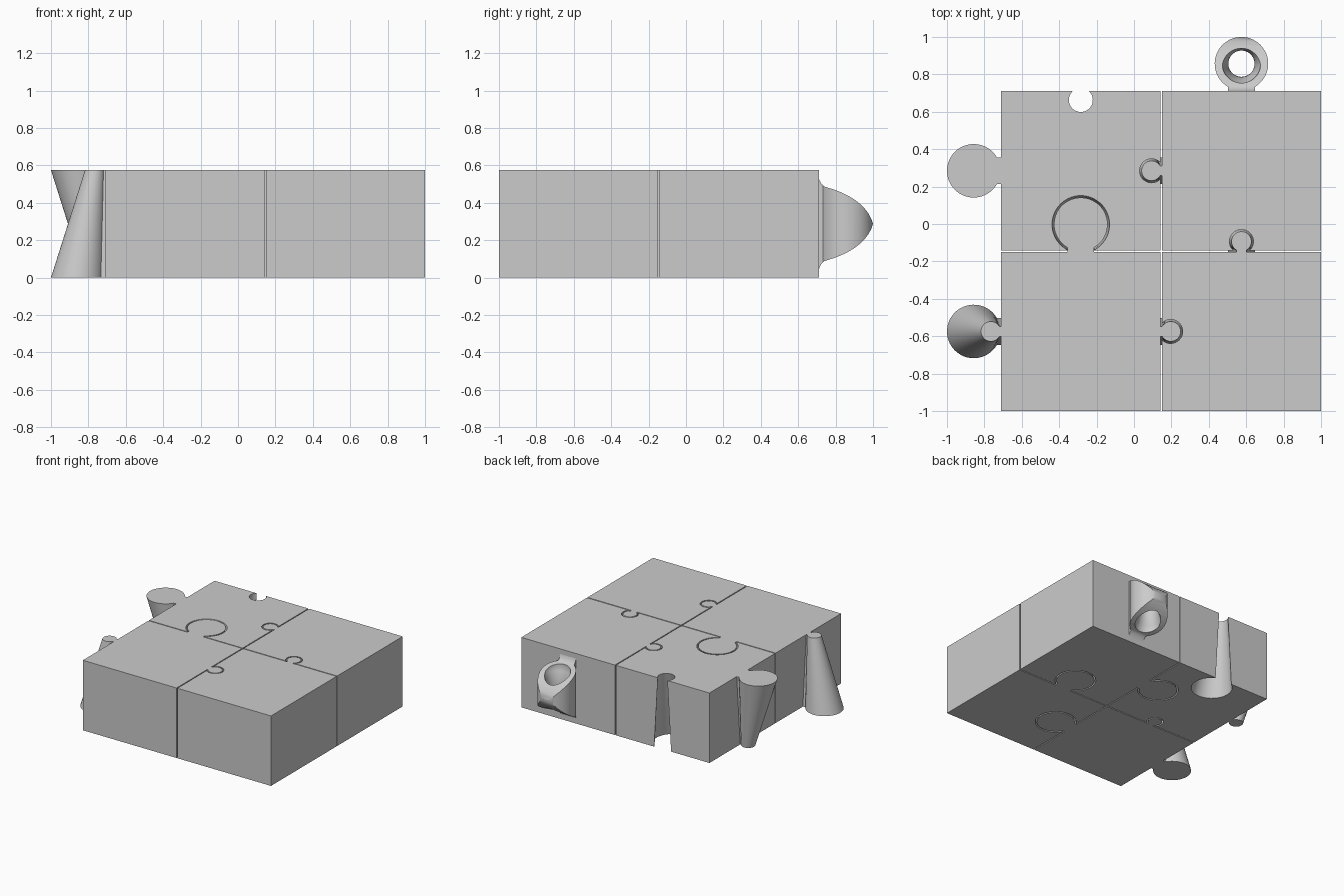
import bpy, bmesh, math
from mathutils import Vector

if "Cube" in bpy.data.objects:
    bpy.data.objects.remove(bpy.data.objects["Cube"])

H = 0.575                  # block height
LO, HI, GAP = -1.0, 0.71, 0.008
W = (HI - LO - GAP) / 2    # side length of one block
BIG, SMALL = (0.143, 0.147), (0.053, 0.055)   # knob radius, distance from edge
SEG = 48

grey = bpy.data.materials.new("light_grey")
grey.diffuse_color = (0.6, 0.6, 0.6, 1)
grey.use_nodes = True
grey.node_tree.nodes["Principled BSDF"].inputs["Base Color"].default_value = grey.diffuse_color


def keyhole(mid, t, n, size, socket):
    """Knob or socket outline around the middle of an edge."""
    r, d = size
    half, s = r / 2, 1
    if socket:
        r, d, half, s = r + 0.011, d - GAP, half + 0.006, -1
    a = math.asin(half / r)
    if r * math.cos(a) > d:            # circle cuts straight through the edge
        a = math.acos(d / r)
        half = r * math.sin(a)
    pts = [mid - t * half]
    for i in range(SEG + 1):
        th = a + (2 * math.pi - 2 * a) * i / SEG
        pts.append(mid - t * (r * math.sin(th)) + n * (s * (d - r * math.cos(th))))
    return pts + [mid + t * half]


def finish(bm, name):
    bmesh.ops.remove_doubles(bm, verts=bm.verts, dist=1e-5)
    bmesh.ops.recalc_face_normals(bm, faces=bm.faces)
    me = bpy.data.meshes.new(name)
    bm.to_mesh(me)
    bm.free()
    me.materials.append(grey)
    ob = bpy.data.objects.new(name, me)
    bpy.context.collection.objects.link(ob)
    return ob


def loft(loops, name):
    """Skin a stack of equal-length closed loops and cap both ends."""
    bm = bmesh.new()
    rings = [[bm.verts.new(p) for p in loop] for loop in loops]
    k = len(rings[0])
    for lower, upper in zip(rings, rings[1:]):
        for i in range(k):
            j = (i + 1) % k
            bm.faces.new((lower[i], lower[j], upper[j], upper[i]))
    bm.faces.new(rings[0][::-1])
    bm.faces.new(rings[-1])
    return finish(bm, name)


def smooth(ob):
    bpy.ops.object.select_all(action='DESELECT')
    ob.select_set(True)
    bpy.context.view_layer.objects.active = ob
    bpy.ops.object.shade_smooth_by_angle(angle=math.radians(30))


def block(name, col, row, features):
    """features: edge -> (is_socket, is_wide_at_top)."""
    x, y = LO + 0.29 + col * (W + GAP), LO + row * (W + GAP)
    corners = [Vector((x, y, 0)), Vector((x + W, y, 0)),
               Vector((x + W, y + W, 0)), Vector((x, y + W, 0))]
    loops = []
    for z in (0, H):
        pts = []
        for i, edge in enumerate(("front", "right", "back", "left")):
            a, b = corners[i], corners[(i + 1) % 4]
            t = (b - a).normalized()
            pts.append(a)
            if edge in features:
                socket, wide_top = features[edge]
                size = BIG if wide_top == (z > 0) else SMALL
                pts += keyhole((a + b) / 2, t, Vector((t.y, -t.x, 0)), size, socket)
        loops.append([p + Vector((0, 0, z)) for p in pts])
    smooth(loft(loops, name))


# Four interlocking blocks
KNOB, SOCKET = False, True
block("front_left_block", 0, 0,
      {"left": (KNOB, False), "back": (KNOB, True), "right": (KNOB, False)})
block("front_right_block", 1, 0, {"left": (SOCKET, False), "back": (KNOB, False)})
block("back_left_block", 0, 1,
      {"left": (KNOB, True), "front": (SOCKET, True),
       "right": (SOCKET, False), "back": (SOCKET, False)})
block("back_right_block", 1, 1, {"left": (KNOB, False), "front": (SOCKET, False)})

# Eyelet on the back: keyhole prism trimmed to a bell profile, with a flared hole
cx = 1.0 - W / 2
outline = keyhole(Vector((cx, HI, 0)), Vector((-1, 0, 0)), Vector((0, 1, 0)), BIG, False)
outline[0].y = outline[-1].y = HI - 0.004
eyelet = loft([[p + Vector((0, 0, z)) for p in outline] for z in (0, H)], "eyelet")

half_bell = [(0.704, 0.2875), (0.707, 0.255), (0.715, 0.23), (0.725, 0.212),
             (0.74, 0.199), (0.765, 0.191), (0.795, 0.182), (0.83, 0.168),
             (0.865, 0.151), (0.9, 0.13), (0.93, 0.107), (0.955, 0.082),
             (0.975, 0.056), (0.99, 0.028)]
bell = half_bell + [(1.0, 0.0)] + [(y, -z) for y, z in reversed(half_bell)]
bell = [(0.6, 0.2875)] + bell + [(0.6, -0.2875)]
trim = loft([[Vector((x, y, H / 2 + z)) for y, z in bell]
             for x in (cx - 0.3, cx + 0.3)], "eyelet_trim")

levels = [-0.4] + [-0.16 + 0.02 * i for i in range(17)] + [0.4]
hole_loops = []
for dz in levels:
    r = min(0.103, 0.07 + 0.033 * (dz / 0.16) ** 2)
    hole_loops.append([Vector((cx + r * math.cos(2 * math.pi * i / SEG),
                               HI + BIG[1] + r * math.sin(2 * math.pi * i / SEG),
                               H / 2 + dz)) for i in range(SEG)])
hole = loft(hole_loops, "eyelet_hole")

bpy.context.view_layer.objects.active = eyelet
for cutter, op in ((trim, 'INTERSECT'), (hole, 'DIFFERENCE')):
    cutter.hide_render = True
    mod = eyelet.modifiers.new(cutter.name, 'BOOLEAN')
    mod.operation, mod.solver, mod.object = op, 'EXACT', cutter
    bpy.ops.object.modifier_apply(modifier=mod.name)
    bpy.data.objects.remove(cutter)
smooth(eyelet)
